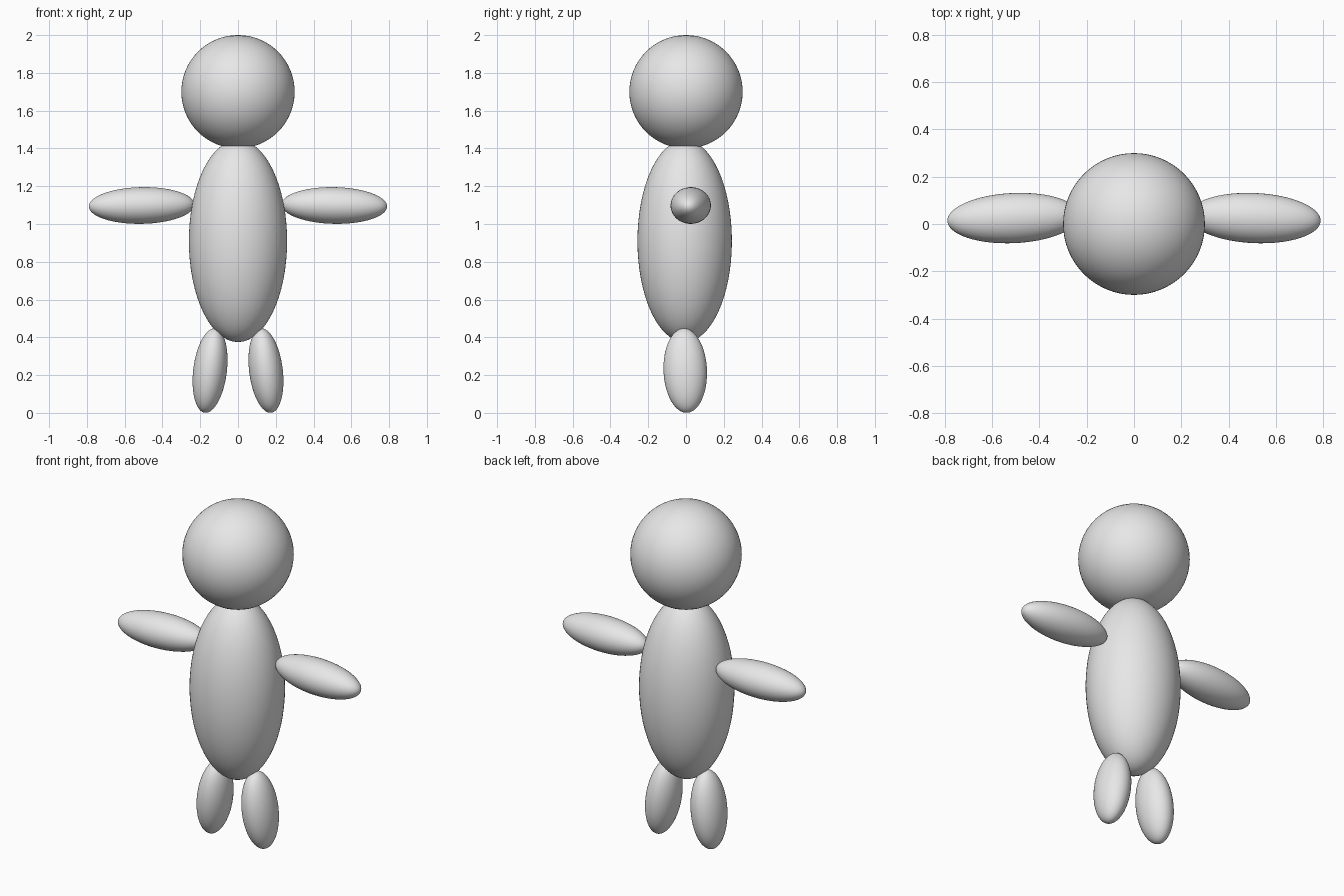
import bpy

cube = bpy.data.objects.get("Cube")
if cube:
    bpy.data.objects.remove(cube, do_unlink=True)

# Single plain grey for the whole figure
grey = bpy.data.materials.new("plain_grey")
grey.use_nodes = True
grey.diffuse_color = (0.8, 0.8, 0.8, 1)
grey.node_tree.nodes["Principled BSDF"].inputs["Base Color"].default_value = grey.diffuse_color


def ellipsoid(name, centre, radii, rotation=(0, 0, 0)):
    bpy.ops.mesh.primitive_uv_sphere_add(
        segments=64, ring_count=32, radius=1, location=centre, rotation=rotation)
    part = bpy.context.object
    part.name = name
    part.scale = radii
    part.data.materials.append(grey)
    bpy.ops.object.shade_smooth()
    return part


# Head and torso
ellipsoid("head", (0, 0, 1.7), (0.3, 0.3, 0.3))
ellipsoid("torso", (0, -0.007, 0.91), (0.26, 0.25, 0.535))

# Arms reach straight out, legs splay slightly
for side, s in (("left", 1), ("right", -1)):
    ellipsoid(side + "_arm", (s * 0.51, 0.025, 1.098), (0.28, 0.106, 0.097),
              (0, s * 0.02, s * -0.045))
    ellipsoid(side + "_leg", (s * 0.148, -0.004, 0.224), (0.089, 0.115, 0.225),
              (0.04, s * -0.123, 0))
